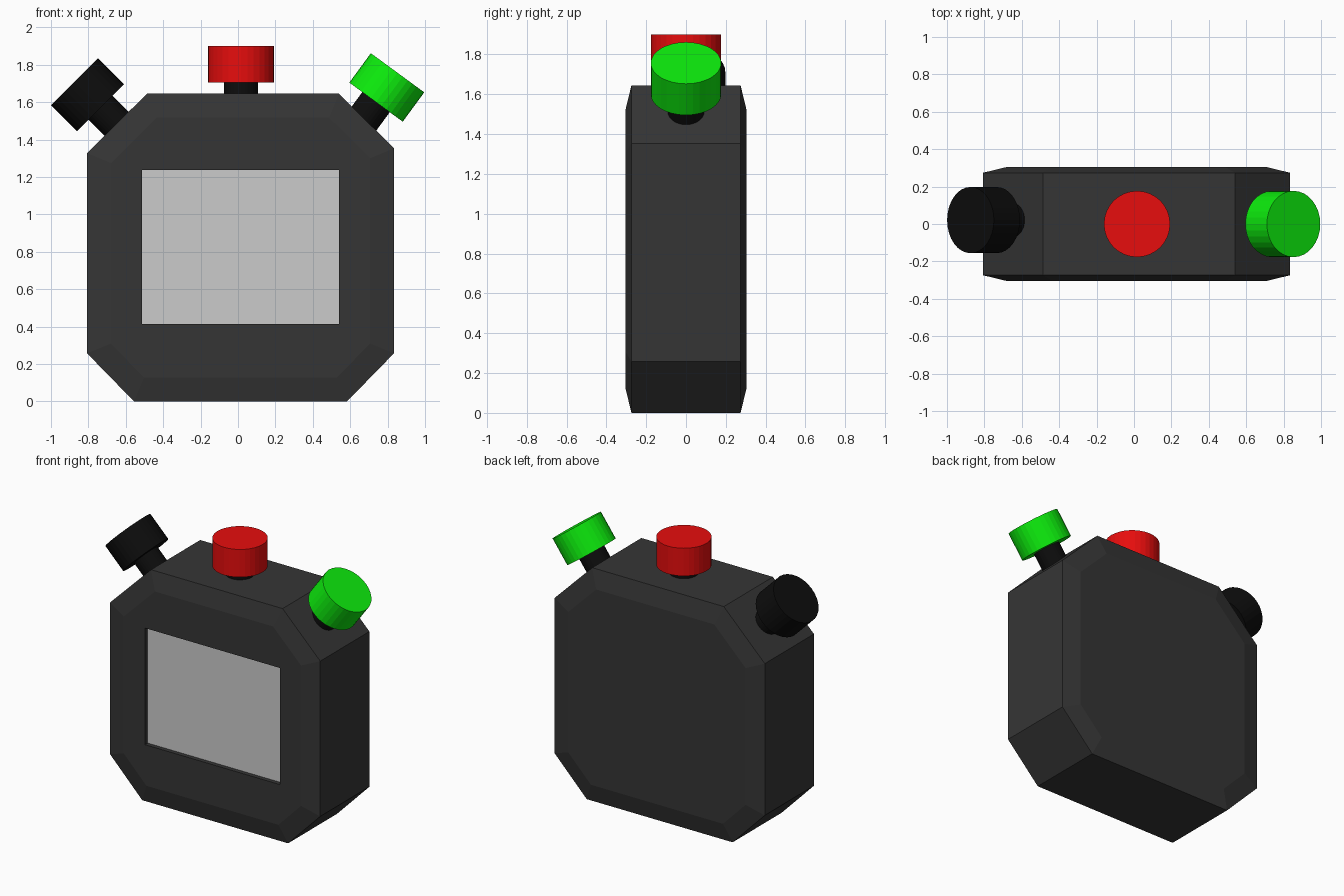
import bpy, bmesh
from mathutils import Vector

if "Cube" in bpy.data.objects:
    bpy.data.objects.remove(bpy.data.objects["Cube"])


def material(name, rgb):
    m = bpy.data.materials.new(name)
    m.diffuse_color = (*rgb, 1)
    m.use_nodes = True
    m.node_tree.nodes["Principled BSDF"].inputs["Base Color"].default_value = m.diffuse_color
    return m


DARK = material("dark_grey", (0.036, 0.036, 0.036))
BLACK = material("black", (0.004, 0.004, 0.004))
RED = material("red", (0.8, 0.004, 0.004))
GREEN = material("green", (0.004, 0.85, 0.004))


def box(name, lo, hi):
    lo, hi = Vector(lo), Vector(hi)
    bpy.ops.mesh.primitive_cube_add(size=1, location=(lo + hi) / 2)
    ob = bpy.context.object
    ob.name = name
    ob.scale = hi - lo
    bpy.ops.object.transform_apply(location=False, rotation=False, scale=True)
    return ob


def rod(name, start, end, radius, mat):
    start, end = Vector(start), Vector(end)
    axis = end - start
    bpy.ops.mesh.primitive_cylinder_add(
        vertices=32, radius=radius, depth=axis.length, location=(start + end) / 2,
        rotation=axis.to_track_quat('Z', 'Y').to_euler())
    ob = bpy.context.object
    ob.name = name
    ob.data.materials.append(mat)


def button(name, base, top, mat):
    # wide cap on a narrow stem that sinks into the case
    base, top = Vector(base), Vector(top)
    rod(name + "_cap", base, top, 0.177, mat)
    rod(name + "_stem", base - (top - base).normalized() * 0.25, base, 0.091, BLACK)


# case: eight-sided outline, extruded, with bevelled front and back faces
outline = [(-0.487, 1.645), (0.54, 1.645), (0.834, 1.353), (0.834, 0.257),
           (0.583, 0), (-0.556, 0), (-0.807, 0.257), (-0.807, 1.328)]
bm = bmesh.new()
front = bm.faces.new([bm.verts.new((x, -0.274, z)) for x, z in outline])
ext = bmesh.ops.extrude_face_region(bm, geom=[front], use_keep_orig=True)
verts = [g for g in ext["geom"] if isinstance(g, bmesh.types.BMVert)]
bmesh.ops.translate(bm, verts=verts, vec=(0, 0.548, 0))
bmesh.ops.recalc_face_normals(bm, faces=bm.faces)
ends = [f for f in bm.faces if len(f.verts) == 8]
bmesh.ops.inset_region(bm, faces=ends, thickness=0.128, use_even_offset=True)
for f in ends:
    sign = 1 if f.calc_center_median().y > 0 else -1
    for v in f.verts:
        v.co.y = sign * 0.305
bmesh.ops.recalc_face_normals(bm, faces=bm.faces)
mesh = bpy.data.meshes.new("case")
bm.to_mesh(mesh)
bm.free()
case = bpy.data.objects.new("case", mesh)
bpy.context.collection.objects.link(case)
mesh.materials.append(DARK)

# recess for the display
cutter = box("recess_cutter", (-0.513, -0.5, 0.415), (0.54, -0.265, 1.238))
mod = case.modifiers.new("recess", 'BOOLEAN')
mod.operation = 'DIFFERENCE'
mod.solver = 'EXACT'
mod.object = cutter
bpy.context.view_layer.objects.active = case
bpy.ops.object.modifier_apply(modifier=mod.name)
bpy.data.objects.remove(cutter)

# display panel set back from the case face
box("display", (-0.513, -0.275, 0.415), (0.54, -0.26, 1.238))

# three buttons
button("start_button", (0.016, 0, 1.704), (0.016, 0, 1.9), RED)
button("lap_button", (0.738, 0, 1.60), (0.853, 0, 1.757), GREEN)
button("mode_button", (-0.735, 0.021, 1.57), (-0.874, 0.021, 1.709), BLACK)
